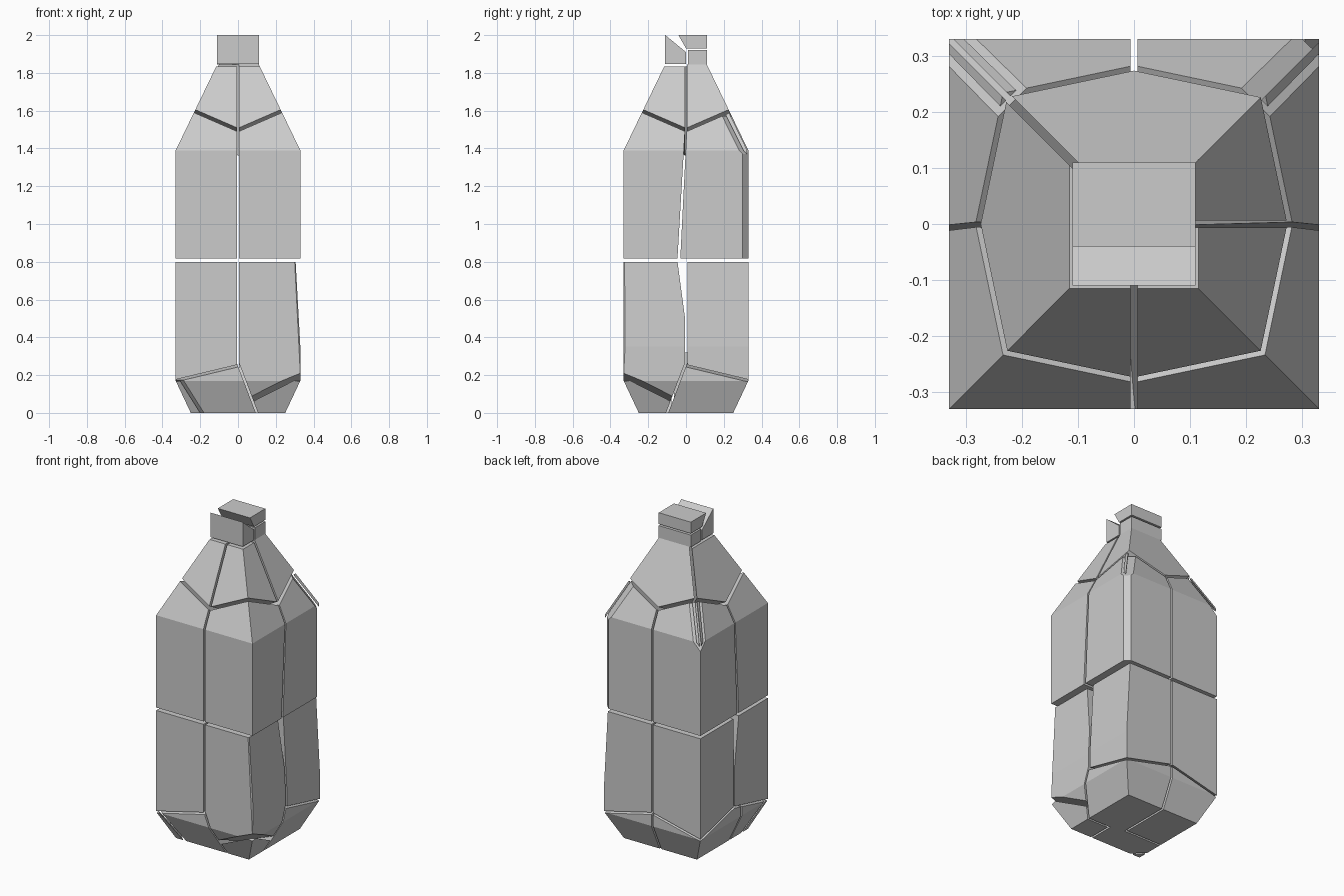
import bpy, bmesh
from mathutils import Vector

if "Cube" in bpy.data.objects:
    bpy.data.objects.remove(bpy.data.objects["Cube"])

# Square bottle outline: (half width, height)
PROFILE = [(.25, 0), (.33, .17), (.33, 1.39), (.11, 1.845), (.11, 2)]


def bottle():
    bm = bmesh.new()
    rings = [[bm.verts.new((w * a, w * b, z)) for a, b in ((-1, -1), (1, -1), (1, 1), (-1, 1))]
             for w, z in PROFILE]
    for lo, hi in zip(rings, rings[1:]):
        for i in range(4):
            j = (i + 1) % 4
            bm.faces.new((lo[i], lo[j], hi[j], hi[i]))
    bm.faces.new(rings[0][::-1])
    bm.faces.new(rings[-1])
    return bm


def piece(name, planes):
    """Keep the part of the bottle where a*x + b*y + c*z <= d for every plane."""
    bm = bottle()
    for a, b, c, d in planes:
        n = Vector((a, b, c))
        geom = bm.verts[:] + bm.edges[:] + bm.faces[:]
        bmesh.ops.bisect_plane(bm, geom=geom, dist=1e-5, plane_co=n * d / n.length_squared,
                               plane_no=n, clear_outer=True)
        rim = [e for e in bm.edges if e.is_boundary]
        if rim:
            bmesh.ops.holes_fill(bm, edges=rim, sides=0)
    bmesh.ops.recalc_face_normals(bm, faces=bm.faces[:])
    if bm.faces:
        me = bpy.data.meshes.new(name)
        bm.to_mesh(me)
        bpy.context.collection.objects.link(bpy.data.objects.new(name, me))
    bm.free()


QUADS = [(sx, sy) for sx in (-1, 1) for sy in (-1, 1)]
SIDE = {-1: "left", 1: "right"}
DEPTH = {-1: "front", 1: "back"}
# leaning cracks through the base
LEAN_X = (1, 0, .38)
LEAN_Y = (0, -1, .38)


def above(p, d):
    return (-p[0], -p[1], -p[2], -d)


# Body: four quadrants on two levels
for sx, sy in QUADS:
    tag = DEPTH[sy] + "_" + SIDE[sx]
    gap_x = (-sx, 0, 0, -.006)
    roof = (-.55 * sx, -.55 * sy, 1, 1.333)
    ridge = (.675 * sx, .675 * sy, .66)
    upper = [gap_x, (0, 0, -1, -.818), roof,
             (0, 1, -.059, -.0935) if sy < 0 else (0, -1, .05, .071)]
    if sy > 0:
        # thin shards broken off the shoulder ridges at the back
        shard = upper + [above(ridge, 1.345)]
        if sx < 0:
            piece("ridge_shard_a", shard + [(1, 1, 0, -.008)])
            piece("ridge_shard_b", shard + [(-1, -1, 0, -.008)])
        else:
            piece("ridge_shard_c", shard + [(-1, 1, 0, -.006)])
            upper.append((1, 1, 0, .63))
        upper.append((*ridge, 1.33))
    piece("upper_body_" + tag, upper)

    lower = [gap_x, (0, 0, 1, .80)]
    lower += [(0, 1, .133, .0615), (0, 1, 0, -.005)] if sy < 0 else [(0, -1, 0, -.008)]
    if sx > 0:
        lower.append((1, 0, .0556, .3495))
    if (sx, sy) == (1, -1):
        lower += [(1, -1, .05, .67), above(LEAN_X, .106), above(LEAN_Y, .106),
                  (.41, -.41, -1, .0605)]
    else:
        lower.append((-.24 * sx, -.24 * sy, -1, -.335))
    piece("lower_body_" + tag, lower)

# Shoulder: three pieces resting on a funnel shaped crack
funnel = [(.55 * sx, .55 * sy, -1, -1.357) for sx, sy in QUADS]
piece("shoulder_front_right", funnel + [(-1, 0, 0, -.006), (0, 1, 0, -.006), (0, 0, 1, 1.835)])
piece("shoulder_left", funnel + [(1, 0, 0, -.006), (1, 1, 0, -.01), (0, 0, 1, 1.835)])
piece("shoulder_back", funnel + [(-1, -1, 0, -.01), (0, -1, 0, -.006), (0, 0, 1, 1.845)])

# Neck: front wedge, back block and lid
piece("neck_front", [(0, 0, -1, -1.848), (0, 1, 0, 0), (0, .82, 1, 1.91)])
piece("neck_back", [(0, 0, -1, -1.845), (0, -1, 0, -.01), (0, 0, 1, 1.92)])
piece("neck_top", [(0, 0, -1, -1.93), (0, -1.75, -1, -1.93)])

# Base: corner chunks under a dome shaped crack
dome = [(-.24 * -sx, -.24 * -sy, 1, .322) for sx, sy in QUADS]
chip = (-1, -1, -1.1)
front_left = dome + [(*LEAN_X, .094), (0, 1, 0, -.076)]
piece("base_front_left", front_left + [(*chip, .43)])
piece("base_chip", front_left + [above(chip, .45)])
piece("base_front_right", dome + [above(LEAN_X, .106), above(LEAN_Y, .106), (-.41, .41, 1, -.086)])
piece("base_back_right", dome + [(-1, 0, 0, -.006), (*LEAN_Y, .094)])
piece("base_back_left", dome + [(1, 0, 0, -.006), (0, -1, 0, .064)])
